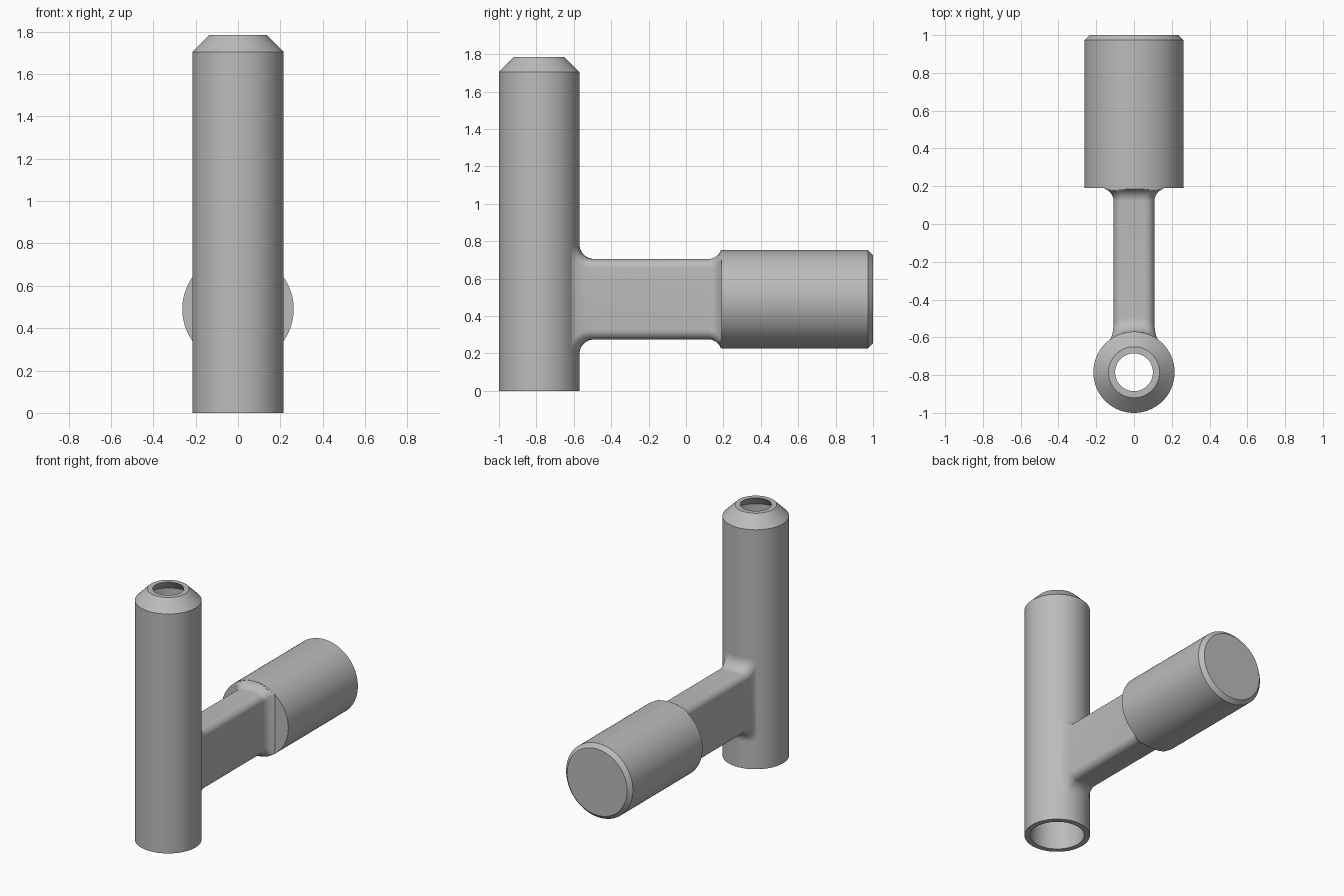
import bpy, bmesh, math
from mathutils import Matrix

cube = bpy.data.objects.get("Cube")
if cube:
    bpy.data.objects.remove(cube, do_unlink=True)

grey = bpy.data.materials.new("plain grey")
grey.use_nodes = True
GREY = (0.5, 0.5, 0.5, 1)
grey.diffuse_color = GREY
grey.node_tree.nodes["Principled BSDF"].inputs["Base Color"].default_value = GREY

TUBE_Y, TUBE_R = -0.785, 0.215
HEAD_Z, HEAD_R, HEAD_Y = 0.49, 0.263, 0.19
SEG = 96


def finish(name, bm, angle):
    bmesh.ops.remove_doubles(bm, verts=bm.verts, dist=1e-5)
    bmesh.ops.recalc_face_normals(bm, faces=bm.faces)
    mesh = bpy.data.meshes.new(name)
    bm.to_mesh(mesh)
    bm.free()
    mesh.materials.append(grey)
    ob = bpy.data.objects.new(name, mesh)
    bpy.context.collection.objects.link(ob)
    bpy.ops.object.select_all(action='DESELECT')
    ob.select_set(True)
    bpy.context.view_layer.objects.active = ob
    bpy.ops.object.shade_smooth_by_angle(angle=math.radians(angle))
    return ob


def loft(bm, rings, loop=False):
    """Skin equal-length closed rings of points."""
    vs = [[bm.verts.new(p) for p in ring] for ring in rings]
    pairs = list(zip(vs, vs[1:])) + ([(vs[-1], vs[0])] if loop else [])
    for a, b in pairs:
        for i in range(len(a)):
            j = (i + 1) % len(a)
            bm.faces.new((a[i], a[j], b[j], b[i]))
    return vs


def circle(r, z):
    return [(r * math.cos(math.tau * i / SEG), r * math.sin(math.tau * i / SEG), z)
            for i in range(SEG)]


# Hollow upright tube with a tapered nozzle
bm = bmesh.new()
profile = [(TUBE_R, 0), (TUBE_R, 1.705), (0.135, 1.785),
           (0.10, 1.785), (0.178, 1.707), (0.178, 0)]
loft(bm, [circle(r, z) for r, z in profile], loop=True)
bmesh.ops.translate(bm, verts=bm.verts, vec=(0, TUBE_Y, 0))
finish("upright_tube", bm, 30)

# Solid round head with a chamfered back end
bm = bmesh.new()
profile = [(HEAD_R, HEAD_Y), (HEAD_R, 0.973), (HEAD_R - 0.027, 1.0)]
rings = loft(bm, [circle(r, z) for r, z in profile])
bm.faces.new(rings[0])
bm.faces.new(rings[-1])
bmesh.ops.transform(bm, verts=bm.verts,
                    matrix=Matrix.Translation((0, 0, HEAD_Z)) @ Matrix.Rotation(-math.pi / 2, 4, 'X'))
finish("round_head", bm, 30)


# Connecting neck: rounded bar that flares into the tube and the head
def section(grow_x, grow_z, corner=0.05, steps=8):
    hx, hz = 0.108 + grow_x, 0.215 + grow_z
    pts = []
    for q, (sx, sz) in enumerate([(1, 1), (-1, 1), (-1, -1), (1, -1)]):
        for k in range(steps + 1):
            a = (q + k / steps) * math.pi / 2
            pts.append((sx * (hx - corner) + corner * math.cos(a),
                        sz * (hz - corner) + corner * math.sin(a)))
        # extra points along each short side follow the tube's curve
        if sz * sx > 0:
            for k in range(1, 10):
                t = 1 - k / 5
                pts.append((sx * (hx - corner) * t, sz * hz))
    return pts


def tube_surface(x):
    return TUBE_Y + math.sqrt(TUBE_R ** 2 - x ** 2)


rings = []
FILLET, END_FILLET, N = 0.08, 0.07, 10
angles = [math.pi / 2 * k / N for k in range(N + 1)]
for depth, a in [(-0.012, 0)] + [(None, a) for a in angles]:
    d = FILLET * (1 - math.cos(a)) if depth is None else depth
    g = FILLET * (1 - math.sin(a))
    rings.append([(x, tube_surface(x) + d, z + HEAD_Z)
                  for x, z in section(0.25 * g, g)])
for a in angles + [None]:
    y = HEAD_Y + 0.01 if a is None else HEAD_Y - END_FILLET * (1 - math.sin(a))
    g = END_FILLET * (1 - math.cos(a)) if a is not None else END_FILLET
    ring = []
    for x, z in section(g, g):
        s = min(1, (HEAD_R - 0.001) / math.hypot(x, z))
        ring.append((x * s, y, z * s + HEAD_Z))
    rings.append(ring)
bm = bmesh.new()
loft(bm, rings)
finish("connecting_neck", bm, 40)
